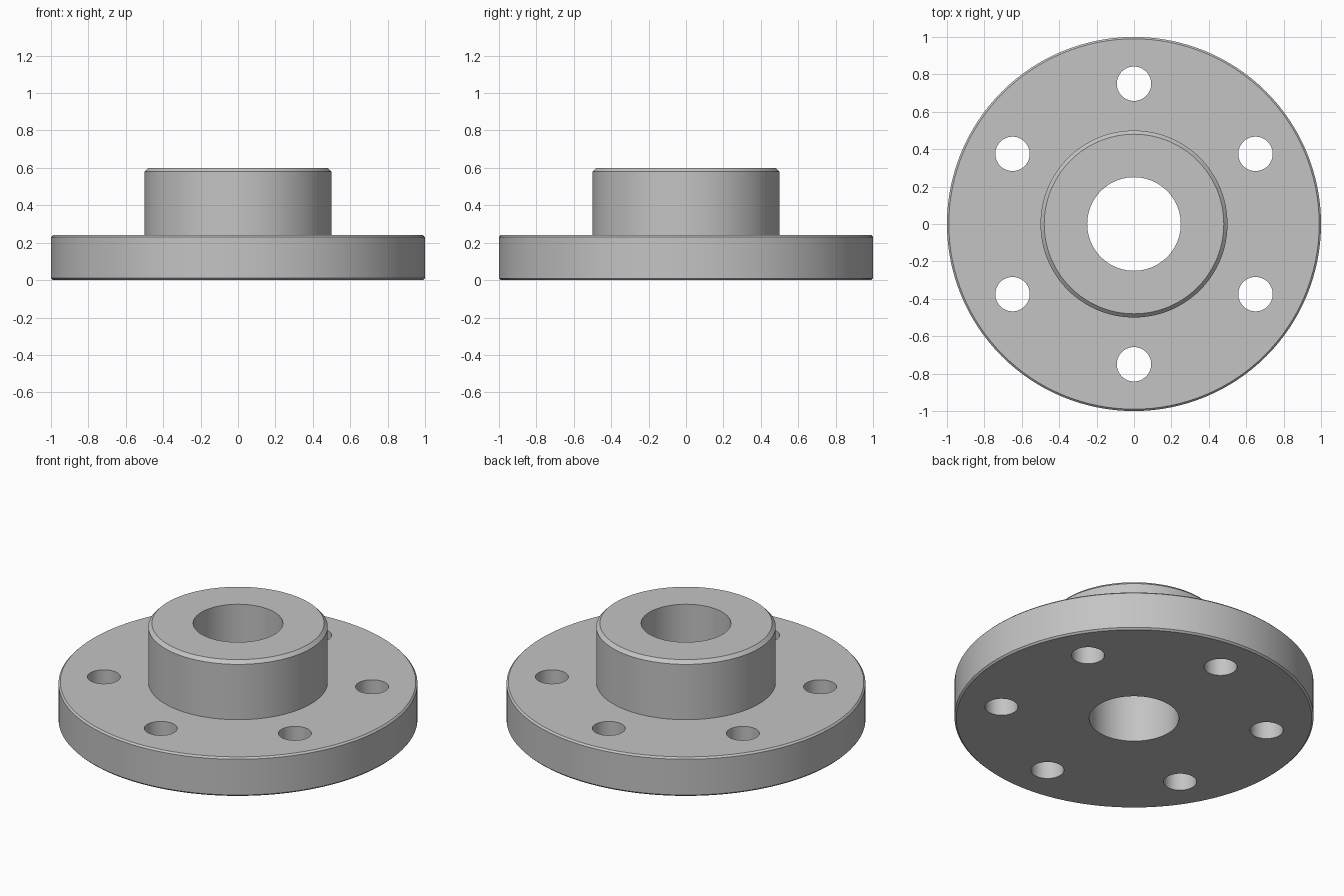
import bpy, bmesh
from math import pi, cos, sin
from mathutils import Matrix, Vector

cube = bpy.data.objects.get("Cube")
if cube:
    bpy.data.objects.remove(cube, do_unlink=True)

SEGMENTS = 128
FLANGE_R, FLANGE_H, FLANGE_CHAMFER = 1.0, 0.24, 0.01
HUB_R, HUB_H, HUB_CHAMFER = 0.5, 0.6, 0.02
BORE_R = 0.25
BOLT_R, BOLT_CIRCLE, BOLTS = 0.092, 0.75, 6

steel = bpy.data.materials.new("grey_steel")
steel.use_nodes = True
grey = (0.55, 0.55, 0.55, 1)
steel.diffuse_color = grey
steel.node_tree.nodes["Principled BSDF"].inputs["Base Color"].default_value = grey


def make_object(name, bm):
    bmesh.ops.recalc_face_normals(bm, faces=bm.faces)
    mesh = bpy.data.meshes.new(name)
    bm.to_mesh(mesh)
    bm.free()
    mesh.materials.append(steel)
    obj = bpy.data.objects.new(name, mesh)
    bpy.context.collection.objects.link(obj)
    return obj


# Flange, hub and bore: one closed profile revolved about z
profile = [
    (BORE_R, 0),
    (FLANGE_R - FLANGE_CHAMFER, 0),
    (FLANGE_R, FLANGE_CHAMFER),
    (FLANGE_R, FLANGE_H - FLANGE_CHAMFER),
    (FLANGE_R - FLANGE_CHAMFER, FLANGE_H),
    (HUB_R, FLANGE_H),
    (HUB_R, HUB_H - HUB_CHAMFER),
    (HUB_R - HUB_CHAMFER, HUB_H),
    (BORE_R, HUB_H),
]
bm = bmesh.new()
verts = [bm.verts.new((r, 0, z)) for r, z in profile]
edges = [bm.edges.new((v, verts[i - 1])) for i, v in enumerate(verts)]
bmesh.ops.spin(bm, geom=verts + edges, cent=(0, 0, 0), axis=(0, 0, 1),
               angle=2 * pi, steps=SEGMENTS, use_merge=True)
bmesh.ops.remove_doubles(bm, verts=bm.verts, dist=1e-5)
flange = make_object("hub_flange", bm)

# Bolt hole cutters, evenly spaced on the bolt circle
bm = bmesh.new()
for i in range(BOLTS):
    a = pi / 2 + 2 * pi * i / BOLTS
    centre = Vector((BOLT_CIRCLE * cos(a), BOLT_CIRCLE * sin(a), FLANGE_H / 2))
    bmesh.ops.create_cone(bm, cap_ends=True, segments=48, radius1=BOLT_R,
                          radius2=BOLT_R, depth=FLANGE_H * 2,
                          matrix=Matrix.Translation(centre))
cutter = make_object("bolt_hole_cutter", bm)
cutter.hide_render = True

cut = flange.modifiers.new("bolt_holes", 'BOOLEAN')
cut.operation = 'DIFFERENCE'
cut.solver = 'EXACT'
cut.object = cutter

# Apply the cut, drop the cutter, and shade smooth with crisp edges
bpy.ops.object.select_all(action='DESELECT')
bpy.context.view_layer.objects.active = flange
flange.select_set(True)
bpy.ops.object.modifier_apply(modifier=cut.name)
bpy.data.objects.remove(cutter, do_unlink=True)
bpy.ops.object.shade_smooth_by_angle(angle=pi / 6)
